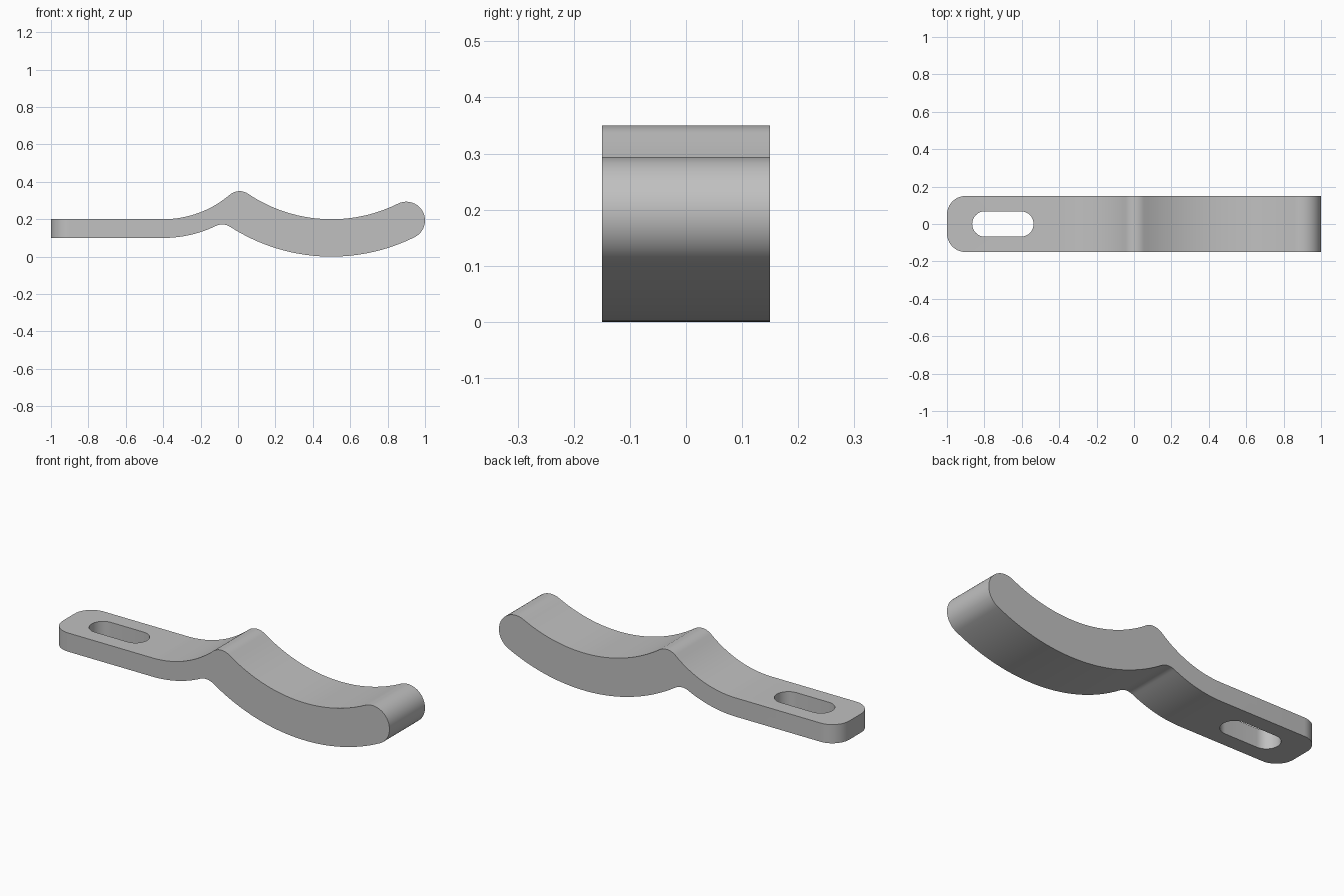
import bpy, bmesh
from math import atan2, cos, sin, pi, radians
from mathutils import Vector

cube = bpy.data.objects.get("Cube")
if cube:
    bpy.data.objects.remove(cube)

HALF_WIDTH = 0.15


def arc(center, radius, a0, a1, steps):
    """Points along an arc, angles in radians."""
    return [Vector((center.x + radius * cos(a0 + (a1 - a0) * i / steps),
                    center.y + radius * sin(a0 + (a1 - a0) * i / steps)))
            for i in range(steps + 1)]


def angle(center, point):
    d = point - center
    return atan2(d.y, d.x)


def fillet_center(c1, r1, c2, r2):
    """Lower meeting point of two circles."""
    d = c2 - c1
    along = (d.length_squared + r1 * r1 - r2 * r2) / (2 * d.length)
    u = d.normalized()
    return c1 + u * along + Vector((u.y, -u.x)) * (r1 * r1 - along * along) ** 0.5


def prism(name, points, axis, low, high):
    """Closed outline extruded along y or z."""
    bm = bmesh.new()
    place = (lambda p: (p.x, low, p.y)) if axis == "y" else (lambda p: (p.x, p.y, low))
    verts = [bm.verts.new(place(p)) for p in points]
    bmesh.ops.remove_doubles(bm, verts=verts, dist=0.0005)
    face = bm.faces.new([v for v in verts if v.is_valid])
    top = bmesh.ops.extrude_face_region(bm, geom=[face])["geom"]
    shift = Vector((0, high - low, 0) if axis == "y" else (0, 0, high - low))
    bmesh.ops.translate(bm, vec=shift, verts=[g for g in top if isinstance(g, bmesh.types.BMVert)])
    bmesh.ops.recalc_face_normals(bm, faces=bm.faces)
    mesh = bpy.data.meshes.new(name)
    bm.to_mesh(mesh)
    bm.free()
    obj = bpy.data.objects.new(name, mesh)
    bpy.context.collection.objects.link(obj)
    return obj


# Side profile: flat tab, upward sweep, rounded crest, dished grip, round tip
sweep, sweep_in, sweep_out = Vector((-0.4, 0.75)), 0.55, 0.65
dish, dish_in, dish_out = Vector((0.5, 1.0)), 0.8, 1.0
tip = Vector((0.9, dish.y - (0.9 ** 2 - 0.4 ** 2) ** 0.5))
r = 0.08
crest = fillet_center(sweep, sweep_in + r, dish, dish_in + r)
notch = fillet_center(sweep, sweep_out + r, dish, dish_out + r)
tip_angle = angle(dish, tip)

profile = [Vector((-1, 0.1)), Vector((-1, 0.2))]
profile += arc(sweep, sweep_in, -pi / 2, angle(sweep, crest), 16)
profile += arc(crest, r, angle(crest, sweep), angle(crest, dish), 14)
profile += arc(dish, dish_in, angle(dish, crest), tip_angle, 32)
profile += arc(tip, 0.1, tip_angle + pi, tip_angle, 24)
profile += arc(dish, dish_out, tip_angle, angle(dish, notch), 32)
profile += arc(notch, r, angle(notch, dish), angle(notch, sweep), 14)
profile += arc(sweep, sweep_out, angle(sweep, notch), -pi / 2, 16)
bracket = prism("curved_bracket", profile, "y", -HALF_WIDTH, HALF_WIDTH)

# Rounded corners on the tab end
bm = bmesh.new()
bm.from_mesh(bracket.data)
corners = [e for e in bm.edges if all(v.co.x < -0.99 for v in e.verts)
           and abs(e.verts[0].co.z - e.verts[1].co.z) > 0.05]
bmesh.ops.bevel(bm, geom=corners, offset=0.1, segments=12, profile=0.5, affect="EDGES")
bm.to_mesh(bracket.data)
bm.free()

# Mounting slot through the tab
slot = (arc(Vector((-0.605, 0)), 0.068, -pi / 2, pi / 2, 16)
        + arc(Vector((-0.797, 0)), 0.068, pi / 2, 3 * pi / 2, 16))
cutter = prism("slot_cutter", slot, "z", 0, 0.3)
cutter.hide_render = True
cut = bracket.modifiers.new("slot", "BOOLEAN")
cut.operation, cut.solver, cut.object = "DIFFERENCE", "EXACT", cutter
bpy.ops.object.select_all(action="DESELECT")
bpy.context.view_layer.objects.active = bracket
bracket.select_set(True)
bpy.ops.object.modifier_apply(modifier=cut.name)
bpy.data.objects.remove(cutter)

# Plain grey metal
grey = bpy.data.materials.new("grey_metal")
grey.use_nodes = True
colour = (0.53, 0.53, 0.53, 1)
grey.diffuse_color = colour
grey.node_tree.nodes["Principled BSDF"].inputs["Base Color"].default_value = colour
bracket.data.materials.clear()
bracket.data.materials.append(grey)
bpy.ops.object.shade_smooth_by_angle(angle=radians(30))
